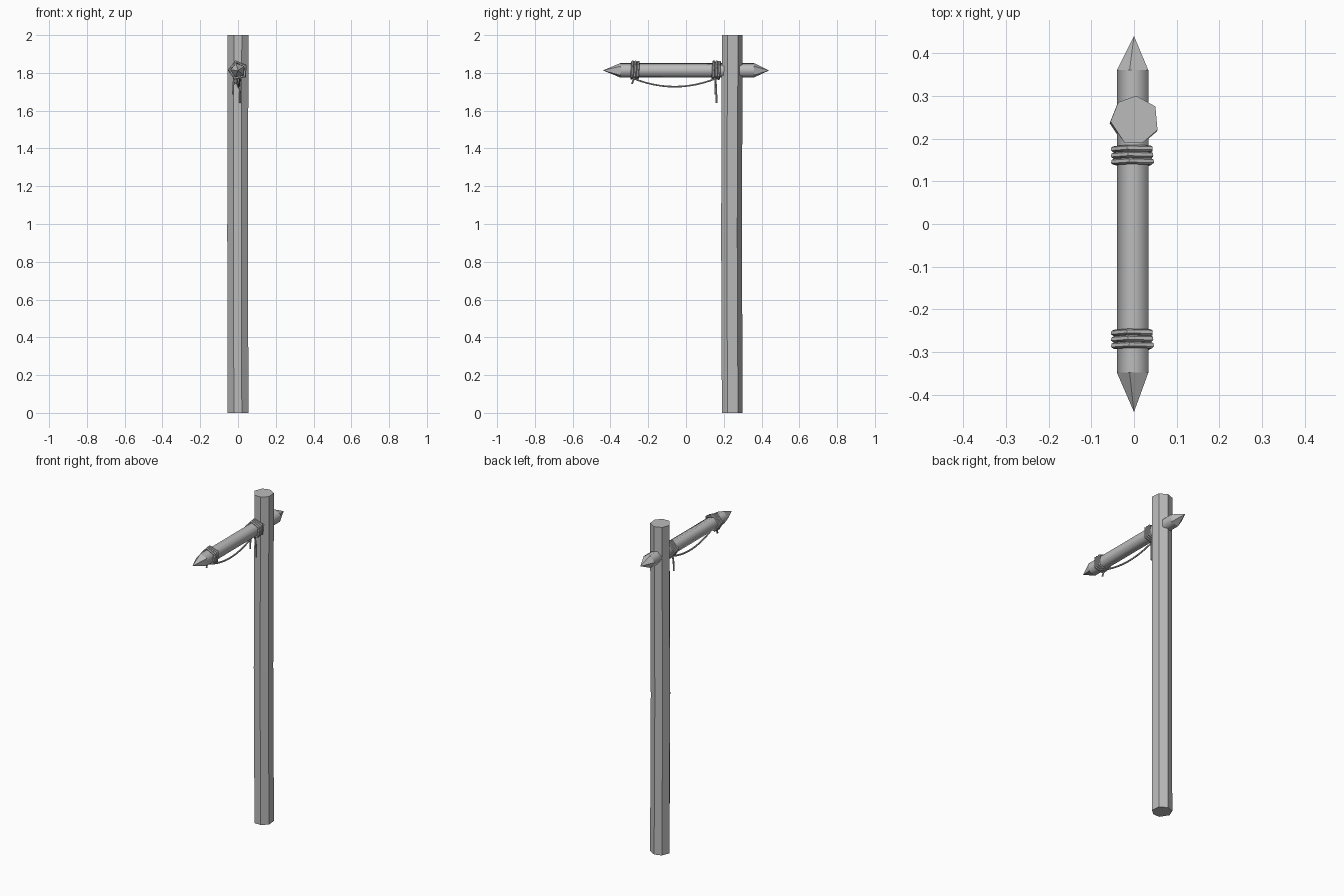
import bpy, bmesh, math
from mathutils import Vector

if "Cube" in bpy.data.objects:
    bpy.data.objects.remove(bpy.data.objects["Cube"], do_unlink=True)

grey = bpy.data.materials.new("plain_grey")
grey.use_nodes = True
COLOUR = (0.5, 0.5, 0.5, 1)
grey.diffuse_color = COLOUR
grey.node_tree.nodes["Principled BSDF"].inputs["Base Color"].default_value = COLOUR

BAR_Z = 1.813


def add_object(name, data):
    obj = bpy.data.objects.new(name, data)
    bpy.context.collection.objects.link(obj)
    data.materials.append(grey)
    return obj


def loft(name, rings, smooth_spans=()):
    """Skin a list of rings; a ring of one point closes to a tip."""
    bm = bmesh.new()
    loops = [[bm.verts.new(p) for p in ring] for ring in rings]
    for k, (a, b) in enumerate(zip(loops, loops[1:])):
        n = max(len(a), len(b))
        for i in range(n):
            j = (i + 1) % n
            corners = [a[i % len(a)], a[j % len(a)], b[j % len(b)], b[i % len(b)]]
            face = bm.faces.new(list(dict.fromkeys(corners)))
            face.smooth = k in smooth_spans
    for end in (loops[0], loops[-1]):
        if len(end) > 2:
            bm.faces.new(end)
    bmesh.ops.recalc_face_normals(bm, faces=bm.faces)
    # Crisp edges wherever a flat face meets a smooth one
    for e in bm.edges:
        e.smooth = all(f.smooth for f in e.link_faces)
    mesh = bpy.data.meshes.new(name)
    bm.to_mesh(mesh)
    bm.free()
    return add_object(name, mesh)


def bar_ring(y, radius, turn=33):
    angles = [math.radians(turn + 72 * i) for i in range(5)]
    return [(radius * math.cos(a), y, BAR_Z + radius * math.sin(a)) for a in angles]


def rope(name, points, radius, closed=False, kind='POLY'):
    curve = bpy.data.curves.new(name, 'CURVE')
    curve.dimensions = '3D'
    curve.bevel_depth = radius
    curve.bevel_resolution = 1
    curve.use_fill_caps = True
    spline = curve.splines.new(kind)
    spline.points.add(len(points) - 1)
    for p, co in zip(spline.points, points):
        p.co = (*co, 1)
    spline.use_cyclic_u = closed
    if kind == 'NURBS':
        spline.use_endpoint_u = True
        spline.order_u = 3
        spline.resolution_u = 6
    return add_object(name, curve)


# Upright post: uneven seven-sided timber with a slight bulge in the middle
outline = [(0.005, 0.30), (0.05, 0.275), (0.055, 0.22), (0.02, 0.19),
           (-0.022, 0.19), (-0.055, 0.24), (-0.037, 0.285)]
post_rings = []
for z, dx, dy in ((0, 0, 0), (0.95, -0.002, -0.004), (2, 0, 0)):
    post_rings.append([(x + dx, y + dy, z) for x, y in outline])
loft("post", post_rings)

# Crossbar: five-sided beam sharpened at both ends
loft("crossbar", [[(0, -0.44, BAR_Z)], bar_ring(-0.348, 0.04), bar_ring(0.36, 0.04),
                  [(0, 0.44, BAR_Z)]], smooth_spans=(1,))

# Rope lashings: three slightly skewed turns near each end
for label, centre in (("front", -0.27), ("back", 0.16)):
    for i in (-1, 0, 1):
        turn = bar_ring(centre + i * 0.015, 0.047, 33 + 3 * i)
        turn = [(x, y + 0.06 * (z - BAR_Z), z) for x, y, z in turn]
        rope(f"{label}_lashing_{i + 2}", turn, 0.0075, closed=True)

# Slack rope hanging under the bar
slack = []
for i in range(13):
    t = i / 12
    slack.append((0.012 - 0.02 * t, -0.285 + 0.45 * t, 1.727 + 0.046 * (2 * t - 1) ** 2))
rope("slack_rope", slack, 0.005)

# Loose rope ends
rope("long_rope_end", [(0, 0.155, 1.775), (0.012, 0.16, 1.74), (0.01, 0.162, 1.64)], 0.005, kind='NURBS')
rope("short_rope_end", [(-0.02, 0.16, 1.78), (-0.026, 0.153, 1.74), (-0.026, 0.156, 1.685)], 0.005, kind='NURBS')
rope("front_rope_end", [(-0.012, -0.272, 1.775), (-0.014, -0.28, 1.76), (-0.012, -0.286, 1.742)], 0.005, kind='NURBS')

# Round off the rope shading by turning every rope into a smooth mesh
bpy.ops.object.select_all(action='DESELECT')
ropes = [o for o in bpy.context.collection.objects if o.type == 'CURVE' and grey.name in o.data.materials]
for o in ropes:
    o.select_set(True)
bpy.context.view_layer.objects.active = ropes[0]
bpy.ops.object.convert(target='MESH')
bpy.ops.object.shade_smooth_by_angle(angle=math.radians(50))
